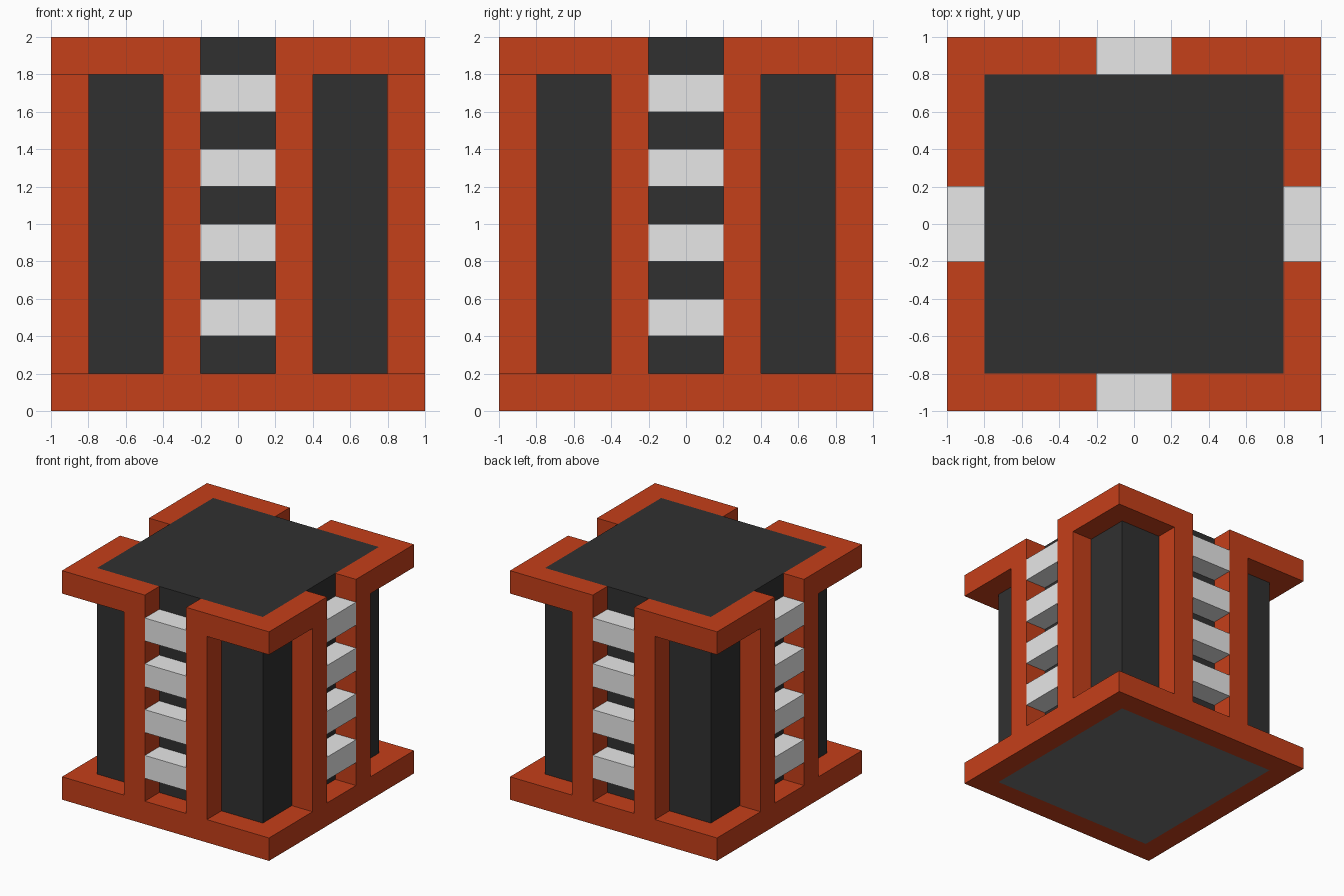
import bpy, bmesh
from math import pi
from mathutils import Matrix, Vector

if "Cube" in bpy.data.objects:
    bpy.data.objects.remove(bpy.data.objects["Cube"])


def material(name, rgb):
    m = bpy.data.materials.new(name)
    m.diffuse_color = (*rgb, 1)
    m.use_nodes = True
    m.node_tree.nodes["Principled BSDF"].inputs["Base Color"].default_value = m.diffuse_color
    return m


RED = material("rust red", (0.56, 0.05, 0.01))
GREY = material("light grey", (0.8, 0.8, 0.8))
DARK = material("charcoal", (0.03, 0.03, 0.03))
MID = material("mid grey", (0.17, 0.17, 0.17))


def prism(name, points, faces, z0, z1, mat, turn=0):
    """Extrude flat outline faces from z0 to z1, turned about the z axis by quarter turns."""
    bm = bmesh.new()
    vs = [bm.verts.new((x, y, z0)) for x, y in points]
    fs = [bm.faces.new([vs[i] for i in f]) for f in faces]
    new = bmesh.ops.extrude_face_region(bm, geom=fs, use_keep_orig=True)["geom"]
    bmesh.ops.translate(bm, vec=Vector((0, 0, z1 - z0)),
                        verts=[v for v in new if isinstance(v, bmesh.types.BMVert)])
    bmesh.ops.rotate(bm, verts=bm.verts, cent=(0, 0, 0),
                     matrix=Matrix.Rotation(turn * pi / 2, 3, 'Z'))
    bmesh.ops.recalc_face_normals(bm, faces=bm.faces)
    me = bpy.data.meshes.new(name)
    bm.to_mesh(me)
    bm.free()
    me.materials.append(mat)
    ob = bpy.data.objects.new(name, me)
    bpy.context.collection.objects.link(ob)
    return ob


def box(name, x0, x1, y0, y1, z0, z1, mat, turn=0):
    return prism(name, [(x0, y0), (x1, y0), (x1, y1), (x0, y1)], [(0, 1, 2, 3)], z0, z1, mat, turn)


# Dark core block, flush with top and bottom; its underside is a lighter grey
core = box("core", -0.8, 0.8, -0.8, 0.8, 0, 2, DARK)
core.data.materials.append(MID)
for p in core.data.polygons:
    p.material_index = int(p.normal.z < -0.5)

# Closed square frame around the base
corners = [(-1, -1), (1, -1), (1, 1), (-1, 1)]
ring = corners + [(0.8 * x, 0.8 * y) for x, y in corners]
prism("base_frame", ring, [(i, (i + 1) % 4, (i + 1) % 4 + 4, i + 4) for i in range(4)], 0, 0.2, RED)

# Each side: a top corner bracket, two posts and a ladder of rungs
bracket = [(0.2, -1), (1, -1), (1, -0.2), (0.8, -0.2), (0.8, -0.8), (0.2, -0.8)]
for side in range(4):
    prism(f"top_bracket_{side}", bracket, [range(6)], 1.8, 2, RED, side)
    box(f"post_left_{side}", -0.4, -0.2, -1, -0.8, 0.2, 1.8, RED, side)
    box(f"post_right_{side}", 0.2, 0.4, -1, -0.8, 0.2, 1.8, RED, side)
    for r in range(4):
        z = 0.4 + 0.4 * r
        box(f"rung_{side}_{r}", -0.2, 0.2, -1, -0.8, z, z + 0.2, GREY, side)
